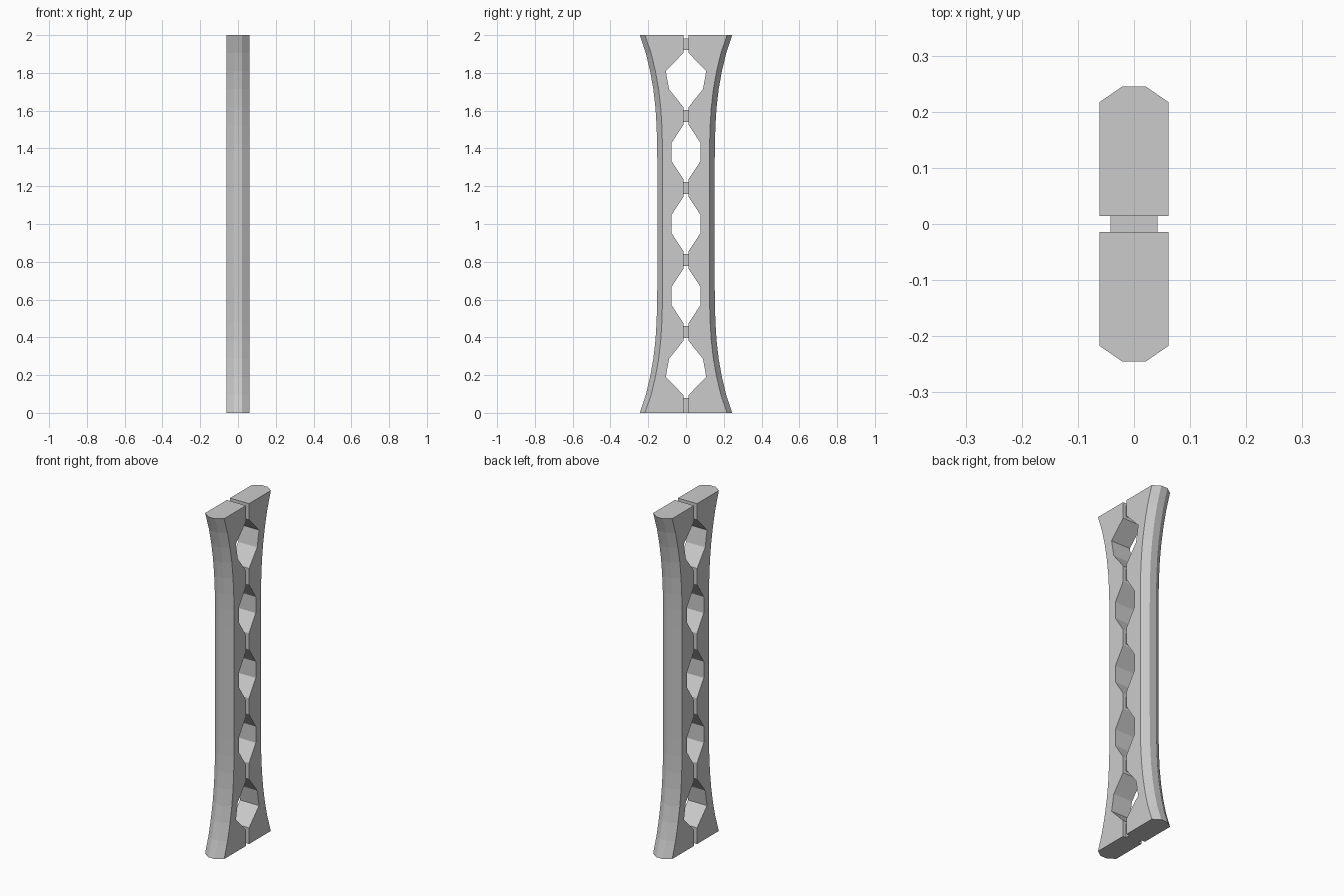
import bpy, bmesh

if "Cube" in bpy.data.objects:
    bpy.data.objects.remove(bpy.data.objects["Cube"])

N = 21                # equal height segments
HALF_X = 0.0617       # half thickness
FLAT_X = 0.021        # half width of the outer flat
CHAMFER_Y = 0.028
GAP_Y = 0.0145

# Outer edge and window depth from one end to mid height (mirrored)
outer = [0.245, 0.213, 0.190, 0.173, 0.162, 0.156, 0.153, 0.152, 0.152, 0.152, 0.152]
inner = [GAP_Y, GAP_Y, 0.107, 0.090, GAP_Y, GAP_Y, 0.077, 0.077, GAP_Y, GAP_Y, 0.077]
outer += outer[::-1]
inner += inner[::-1]


def rail(name, side):
    bm = bmesh.new()
    # six-sided cross-section at each station
    rings = []
    for k in range(N + 1):
        o, i, z = outer[k], inner[k], 2 * k / N
        section = [(-HALF_X, i), (HALF_X, i), (HALF_X, o - CHAMFER_Y),
                   (FLAT_X, o), (-FLAT_X, o), (-HALF_X, o - CHAMFER_Y)]
        rings.append([bm.verts.new((x, side * y, z)) for x, y in section])
    for a, b in zip(rings, rings[1:]):
        for j in range(6):
            n = (j + 1) % 6
            bm.faces.new((a[j], a[n], b[n], b[j]))
    bm.faces.new(rings[0])
    bm.faces.new(rings[-1])
    bmesh.ops.recalc_face_normals(bm, faces=bm.faces)
    me = bpy.data.meshes.new(name)
    bm.to_mesh(me)
    bm.free()
    bpy.context.collection.objects.link(bpy.data.objects.new(name, me))


def box(name, z0, z1):
    bpy.ops.mesh.primitive_cube_add(size=1, location=(0, 0, (z0 + z1) / 2))
    ob = bpy.context.object
    ob.name = name
    ob.scale = (0.084, 2 * GAP_Y, z1 - z0)


# Two mirrored side rails
rail("rail_left", -1)
rail("rail_right", 1)

# Small bridges joining the rails between the windows
box("bridge_bottom", 0.0, 0.08)
for k in range(1, 6):
    zc = (4 * k + 0.5) * 2 / N
    box(f"bridge_{k}", zc - 0.031, zc + 0.031)
